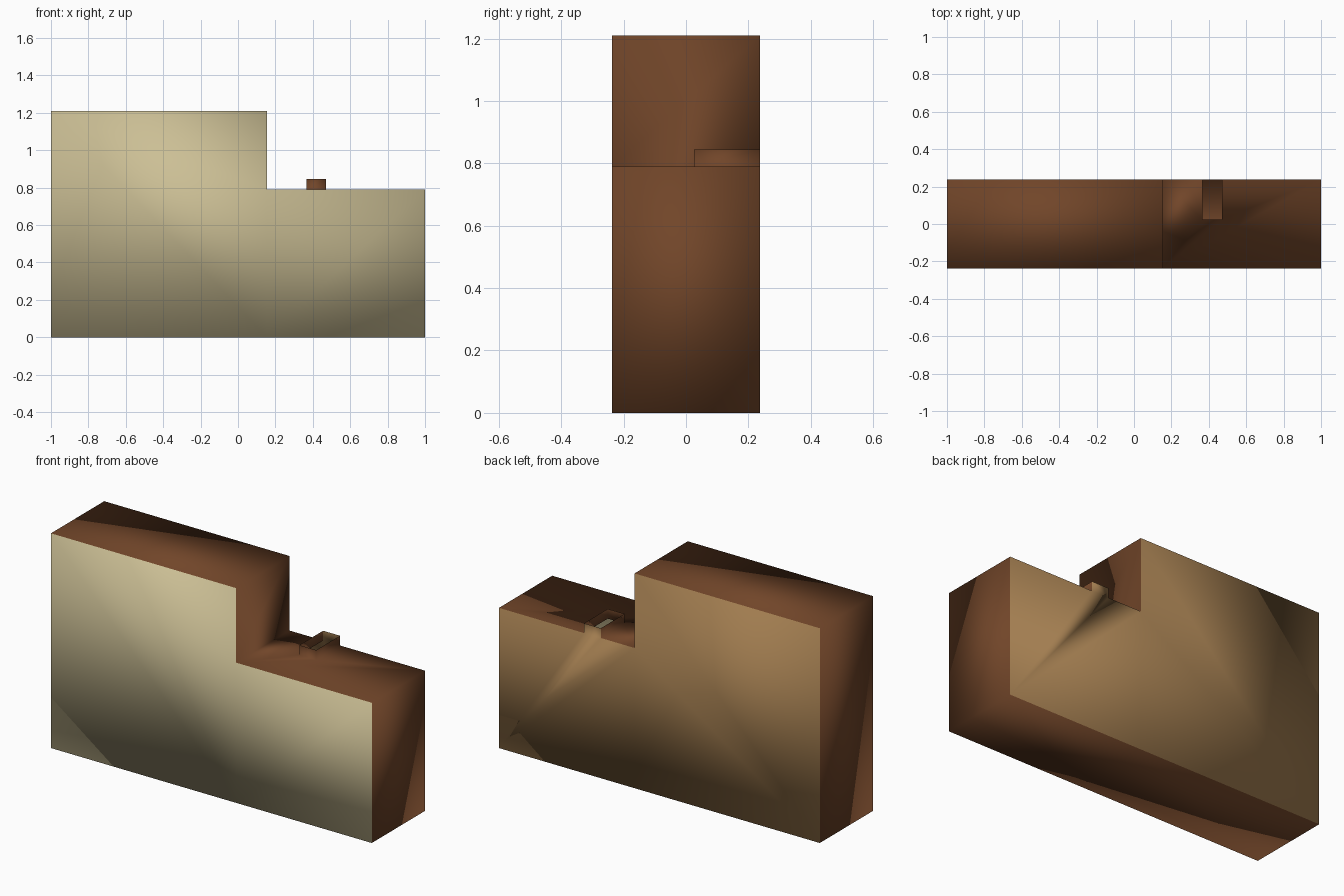
import bpy, bmesh

if "Cube" in bpy.data.objects:
    bpy.data.objects.remove(bpy.data.objects["Cube"])


def material(name, rgb):
    m = bpy.data.materials.new(name)
    m.diffuse_color = (*rgb, 1.0)
    m.use_nodes = True
    m.node_tree.nodes["Principled BSDF"].inputs["Base Color"].default_value = m.diffuse_color
    return m


CREAM, TAN, BROWN = 0, 1, 2
mats = [material("cream_front", (0.60, 0.52, 0.30)),
        material("tan_back", (0.36, 0.205, 0.08)),
        material("brown_sides", (0.165, 0.06, 0.022))]

D = 0.237                 # half depth
XS = 0.155                # step position
TALL, LOW = 1.21, 0.79    # block heights
L, R, F, T = 0.365, 0.47, 0.025, 0.845   # open chimney: left, right, front, top

bm = bmesh.new()


def face(points, mat):
    f = bm.faces.new([bm.verts.new(p) for p in points])
    f.material_index = mat
    f.smooth = True


def upright(y, outline, mat):
    face([(x, y, z) for x, z in outline], mat)


def level(z, outline, mat):
    face([(x, y, z) for x, y in outline], mat)


def side(x, y0, y1, z0, z1):
    face([(x, y0, z0), (x, y1, z0), (x, y1, z1), (x, y0, z1)], BROWN)


# front and back of the tall block
tall = [(-1, 0), (XS, 0), (XS, LOW), (XS, TALL), (-1, TALL)]
upright(-D, tall, CREAM)
upright(D, tall[::-1], TAN)

# front and back of the low block; the back rises into the chimney
upright(-D, [(XS, 0), (1, 0), (1, LOW), (XS, LOW)], CREAM)
upright(D, [(XS, 0), (XS, LOW), (L, LOW), (L, T), (R, T), (R, LOW),
            (1, LOW), (1, 0)], TAN)

# base and tall top
level(0, [(-1, -D), (-1, D), (XS, D), (XS, -D)], BROWN)
level(0, [(XS, -D), (XS, D), (1, D), (1, -D)], BROWN)
level(TALL, [(-1, -D), (XS, -D), (XS, D), (-1, D)], BROWN)

# low top, cut out under the chimney
level(LOW, [(XS, -D), (1, -D), (1, D), (R, D), (R, F), (L, F), (L, D),
            (XS, D)], BROWN)

# ends and step riser
side(1, -D, D, 0, LOW)
side(XS, -D, D, LOW, TALL)
side(-1, D, -D, 0, TALL)

# chimney walls, open at the top
upright(F, [(L, LOW), (R, LOW), (R, T), (L, T)], BROWN)
side(R, F, D, LOW, T)
side(L, D, F, LOW, T)

# weld into one smooth-shaded shell
bmesh.ops.remove_doubles(bm, verts=bm.verts[:], dist=1e-4)
mesh = bpy.data.meshes.new("stepped_block")
bm.to_mesh(mesh)
bm.free()
for m in mats:
    mesh.materials.append(m)
obj = bpy.data.objects.new("stepped_block", mesh)
bpy.context.collection.objects.link(obj)
